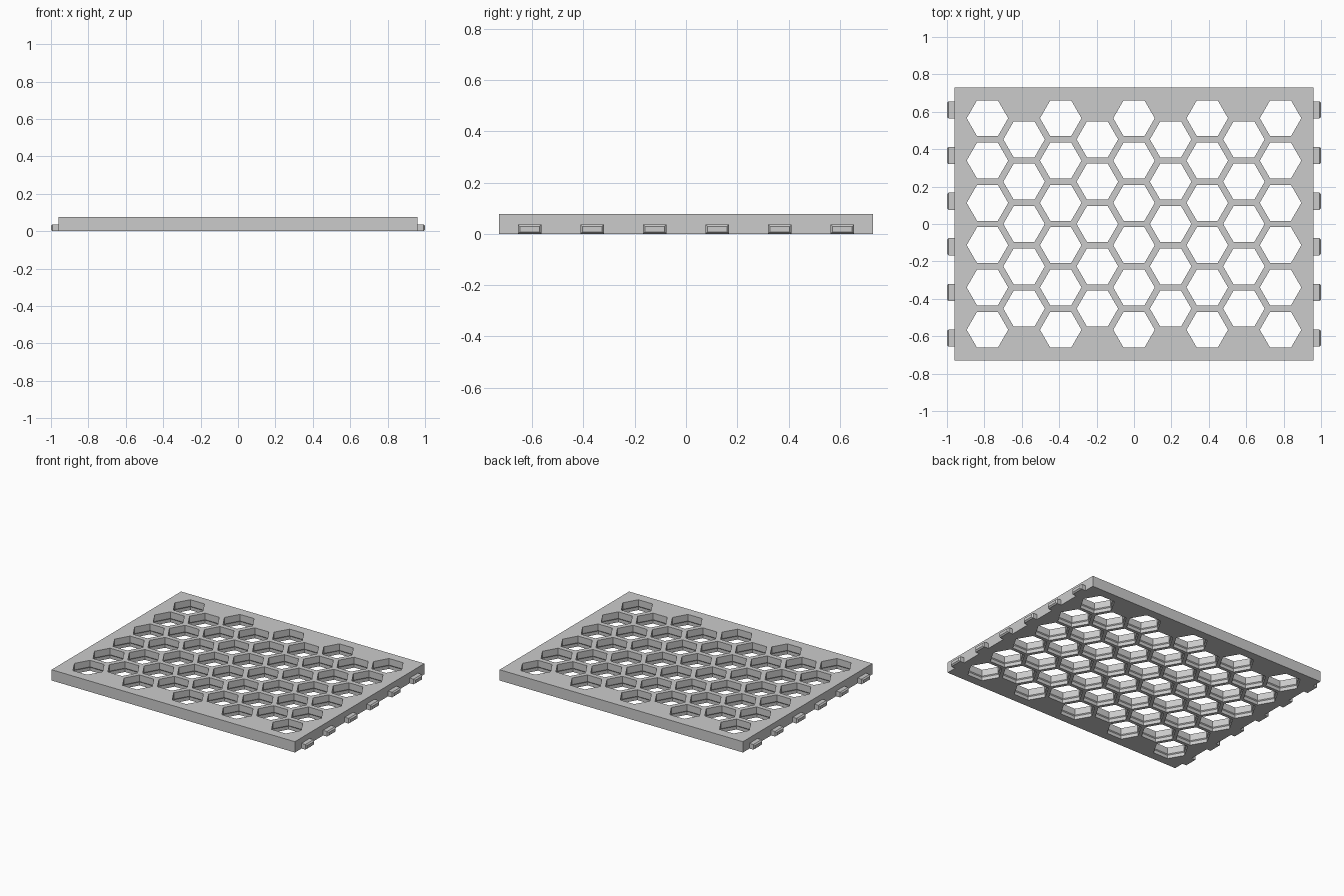
import bpy
import bmesh
from math import cos, sin, radians, sqrt

cube = bpy.data.objects.get("Cube")
if cube:
    bpy.data.objects.remove(cube, do_unlink=True)

HALF_X, HALF_Y, HEIGHT = 0.96, 0.73, 0.077
PITCH = 0.2262
COLUMN_STEP = PITCH * sqrt(3) / 2

grey = bpy.data.materials.new("plain grey")
grey.use_nodes = True
color = (0.6, 0.6, 0.6, 1.0)
grey.diffuse_color = color
grey.node_tree.nodes["Principled BSDF"].inputs["Base Color"].default_value = color


def loft(bm, rings):
    """Closed solid through rings of points with equal counts."""
    loops = [[bm.verts.new(p) for p in ring] for ring in rings]
    count = len(loops[0])
    for a, b in zip(loops, loops[1:]):
        for i in range(count):
            j = (i + 1) % count
            bm.faces.new((a[i], a[j], b[j], b[i]))
    bm.faces.new(loops[0][::-1])
    bm.faces.new(loops[-1])


def make_object(name, bm):
    bmesh.ops.recalc_face_normals(bm, faces=bm.faces[:])
    mesh = bpy.data.meshes.new(name)
    bm.to_mesh(mesh)
    bm.free()
    mesh.materials.append(grey)
    obj = bpy.data.objects.new(name, mesh)
    bpy.context.collection.objects.link(obj)
    return obj


def hexagon(x, y, z, radius):
    return [(x + radius * cos(radians(60 * i)), y + radius * sin(radians(60 * i)), z)
            for i in range(6)]


def side_rectangle(x, y, half_width, low, high):
    return [(x, y - half_width, low), (x, y + half_width, low),
            (x, y + half_width, high), (x, y - half_width, high)]


# Plate
bm = bmesh.new()
corners = [(-HALF_X, -HALF_Y), (HALF_X, -HALF_Y), (HALF_X, HALF_Y), (-HALF_X, HALF_Y)]
loft(bm, [[(x, y, z) for x, y in corners] for z in (0, HEIGHT)])
plate = make_object("honeycomb_plate", bm)

# Staggered hexagonal holes, wider near the underside
hole_profile = [(-0.01, 0.117), (0.024, 0.117), (0.03, 0.111), (0.09, 0.111)]
bm = bmesh.new()
for column in range(-4, 5):
    rows = 5 if column % 2 else 6
    for row in range(rows):
        y = (row - (rows - 1) / 2) * PITCH
        loft(bm, [hexagon(column * COLUMN_STEP, y, z, r) for z, r in hole_profile])
cutter = make_object("hole_cutter", bm)
cutter.hide_render = True

cut = plate.modifiers.new("holes", "BOOLEAN")
cut.operation = "DIFFERENCE"
cut.solver = "EXACT"
cut.object = cutter
bpy.context.view_layer.update()
evaluated = plate.evaluated_get(bpy.context.evaluated_depsgraph_get())
cut_mesh = bpy.data.meshes.new_from_object(evaluated)
plate.modifiers.clear()
plate.data = cut_mesh
bpy.data.objects.remove(cutter, do_unlink=True)

# Chamfered joining tabs along both short sides
for side, label in ((1, "left"), (-1, "right")):
    bm = bmesh.new()
    for i in range(6):
        y = (i - 2.5) * 0.244
        loft(bm, [side_rectangle(side * HALF_X, y, 0.046, 0, 0.037),
                  side_rectangle(side * 0.991, y, 0.046, 0, 0.037),
                  side_rectangle(side, y, 0.038, 0.008, 0.029)])
    make_object(label + "_tabs", bm)
